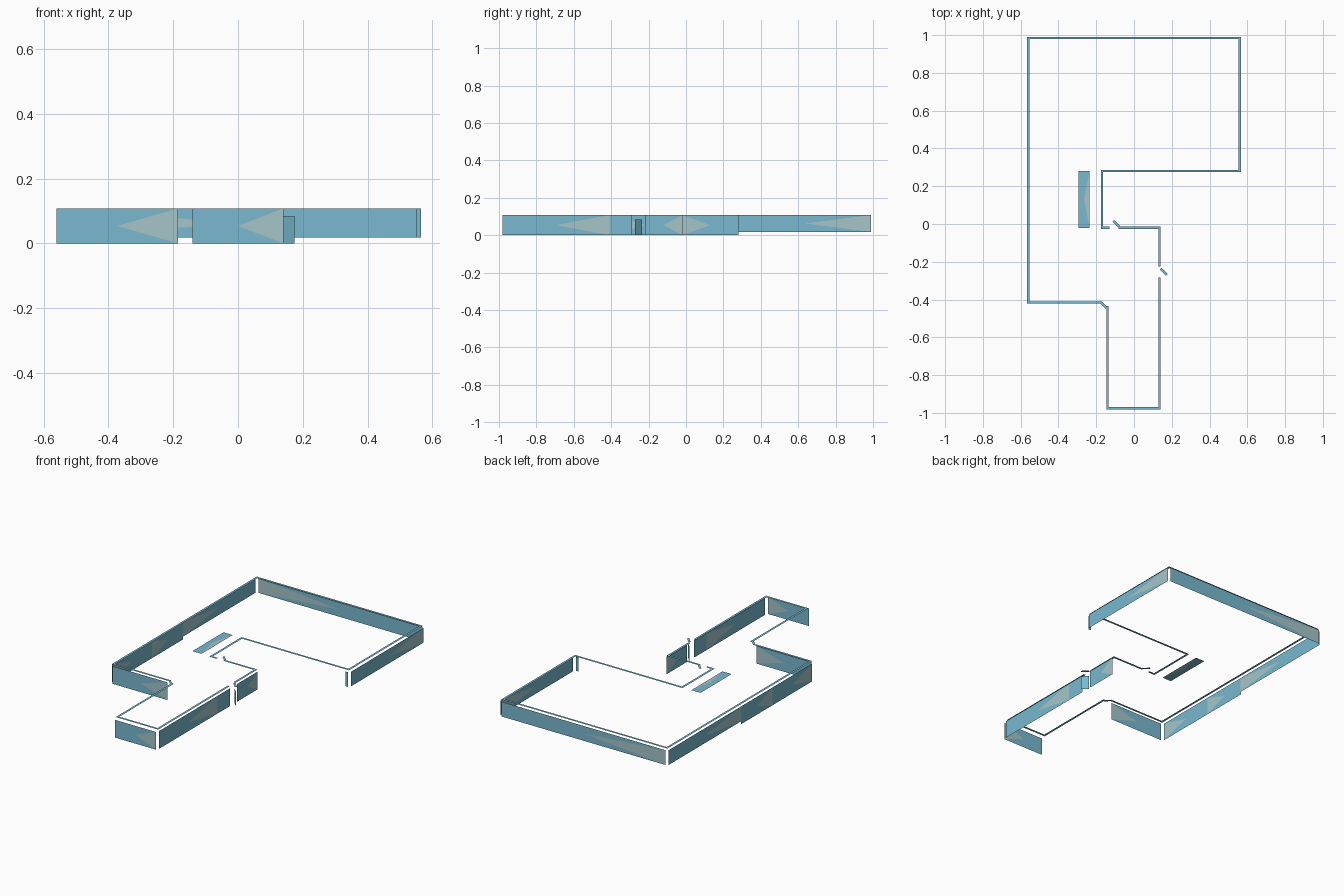
import bpy
from mathutils import Vector

cube = bpy.data.objects.get("Cube")
if cube:
    bpy.data.objects.remove(cube)


def make_material(name, colour):
    m = bpy.data.materials.new(name)
    m.use_nodes = True
    m.diffuse_color = colour
    m.node_tree.nodes["Principled BSDF"].inputs["Base Color"].default_value = colour
    m.use_backface_culling = True
    return m


BLUE = make_material("wall blue", (0.19, 0.48, 0.62, 1))
PALE = make_material("pale grey blue", (0.38, 0.56, 0.59, 1))
TOP, LOW, SILL = 0.108, 0.0, 0.018
CAP_Z, HALF = 0.119, 0.006


def sheet(name, corners, both=True, pale=True):
    """Flat panel fanned from its middle; the triangle on its second edge is pale."""
    pts = [Vector(c) for c in corners]
    normal = (pts[1] - pts[0]).cross(pts[3] - pts[0]).normalized()
    verts, faces = [], []
    for side in range(2 if both else 1):
        base = len(verts)
        ring = [p - normal * 0.002 * side for p in pts]
        verts += ring + [sum(ring, Vector()) / 4]
        for i in range(4):
            tri = (base + i, base + (i + 1) % 4, base + 4)
            faces.append(tri[::-1] if side else tri)
    mesh = bpy.data.meshes.new(name)
    mesh.from_pydata(verts, [], faces)
    mesh.materials.append(BLUE)
    mesh.materials.append(PALE)
    for f in mesh.polygons:
        f.material_index = int(pale and f.index % 4 == 1)
    obj = bpy.data.objects.new(name, mesh)
    bpy.context.collection.objects.link(obj)
    return obj


def wall(name, a, b, z0=LOW, z1=TOP, both=True, pale=True):
    """Upright panel running from a to b, facing right of its direction."""
    return sheet(name, [(*a, z0), (*b, z0), (*b, z1), (*a, z1)], both, pale)


def cap(name, a, b):
    """Narrow level strip above a wall line."""
    a, b = Vector((*a, CAP_Z)), Vector((*b, CAP_Z))
    along = (b - a).normalized() * HALF
    side = Vector((along.y, -along.x, 0))
    a, b = a - along, b + along
    return sheet(name, [a + side, b + side, b - side, a - side], pale=False)


# Left side, three bays from back to front
X = 0.575
wall("left_wall_back", (-X, 0.99), (-X, 0.28), SILL)
wall("left_wall_middle", (-X, 0.28), (-X, -0.02))
wall("left_wall_front", (-X, -0.02), (-X, -0.41))

# Back and right side of the large room
wall("back_wall", (0.56, 1.0), (-0.56, 1.0), SILL)
wall("right_wall", (X, 0.28), (X, 0.99), SILL, both=False)
wall("right_wall_end", (0.55, 0.265), (0.565, 0.265), SILL, pale=False)

# Front of the large room and the narrow room
wall("front_wall", (-0.56, -0.425), (-0.185, -0.425))
wall("narrow_front_wall", (-0.14, -1.0), (0.14, -1.0))
wall("narrow_right_wall_front", (0.148, -0.98), (0.148, -0.41))
wall("narrow_right_wall_joint", (0.148, -0.41), (0.148, -0.29), pale=False)
wall("narrow_right_wall_back", (0.148, -0.22), (0.148, -0.02))

# Open doors
wall("entry_door", (0.175, -0.27), (0.142, -0.235), LOW, 0.085, pale=False)

# Level caps along every wall line, broken at the openings
lines = [
    [(-0.135, -0.02), (-0.17, -0.02), (-0.17, 0.28), (0.56, 0.28), (0.56, 0.985),
     (-0.56, 0.985), (-0.56, -0.415), (-0.18, -0.415)],
    [(-0.175, -0.415), (-0.15, -0.44)],
    [(-0.14, -0.44), (-0.14, -0.975), (0.135, -0.975), (0.135, -0.29)],
    [(0.135, -0.22), (0.135, -0.02), (-0.075, -0.02)],
    [(-0.105, 0.012), (-0.082, -0.01)],
    [(0.145, -0.24), (0.17, -0.265)],
]
for line in lines:
    for start, end in zip(line, line[1:]):
        cap("wall_cap", start, end)

# Level shelf inside the large room
sheet("shelf", [(-0.295, -0.02, CAP_Z), (-0.235, -0.02, CAP_Z),
                (-0.235, 0.28, CAP_Z), (-0.295, 0.28, CAP_Z)])
